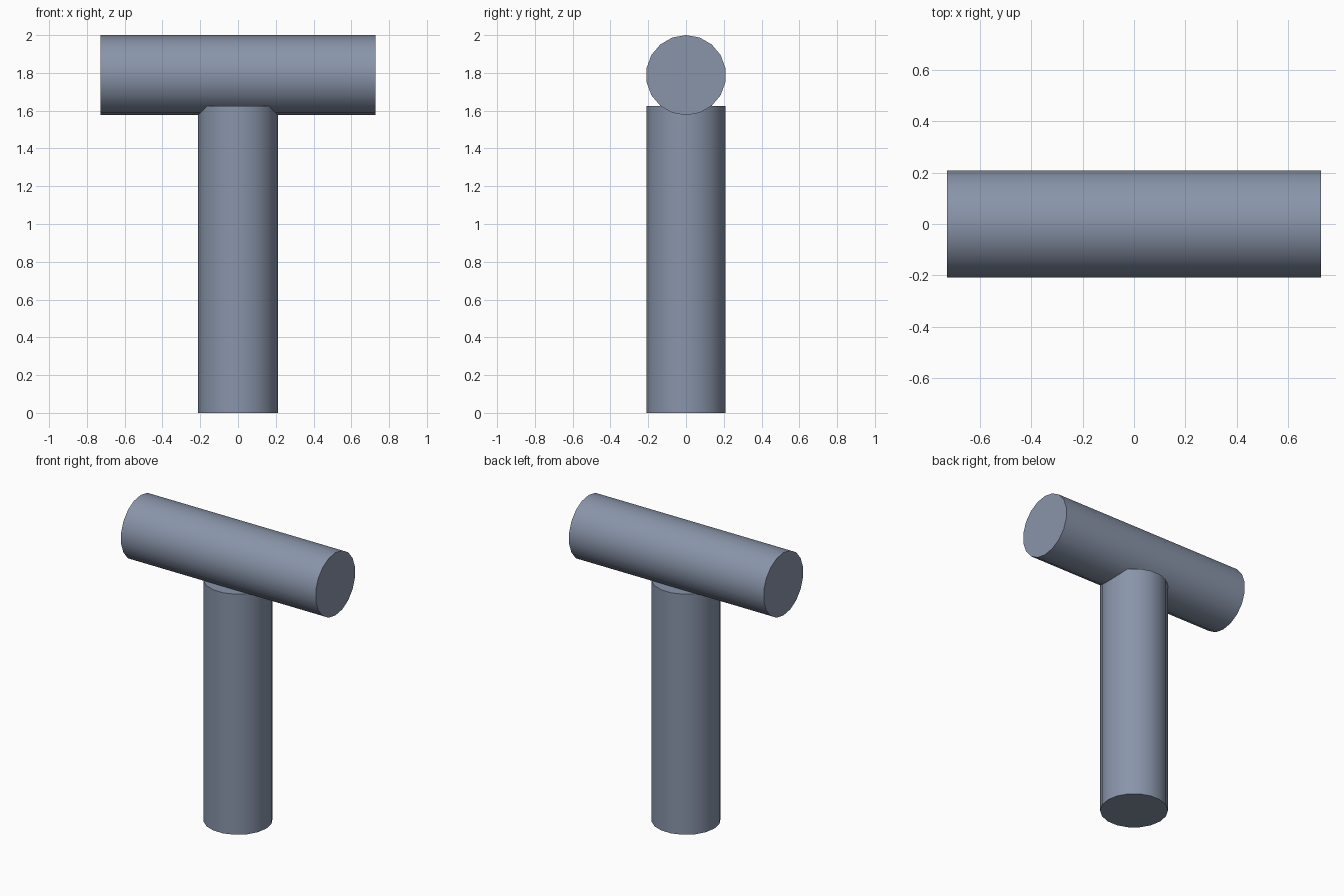
import bpy
import math

if "Cube" in bpy.data.objects:
    bpy.data.objects.remove(bpy.data.objects["Cube"])

RADIUS = 0.212
SIDES = 18

# Slate blue-grey finish
slate = bpy.data.materials.new("slate")
slate.diffuse_color = (0.25, 0.30, 0.40, 1)
slate.use_nodes = True
slate.node_tree.nodes["Principled BSDF"].inputs["Base Color"].default_value = slate.diffuse_color


def rod(name, length, location, rotation):
    bpy.ops.mesh.primitive_cylinder_add(
        vertices=SIDES, radius=RADIUS, depth=length,
        location=location, rotation=rotation)
    obj = bpy.context.object
    obj.name = name
    obj.data.materials.append(slate)
    bpy.ops.object.transform_apply(location=False, rotation=True, scale=True)
    bpy.ops.object.shade_smooth_by_angle(angle=math.radians(30))
    return obj


# Upright post, corners on the x axis, its flat top sunk into the crossbar
rod("upright_post", 1.624, (0, 0, 0.812), (0, 0, math.pi / 2))

# Horizontal crossbar along x, corners at its top and bottom
rod("crossbar", 1.454, (0, 0, 2 - RADIUS), (math.pi / 2, 0, math.pi / 2))
